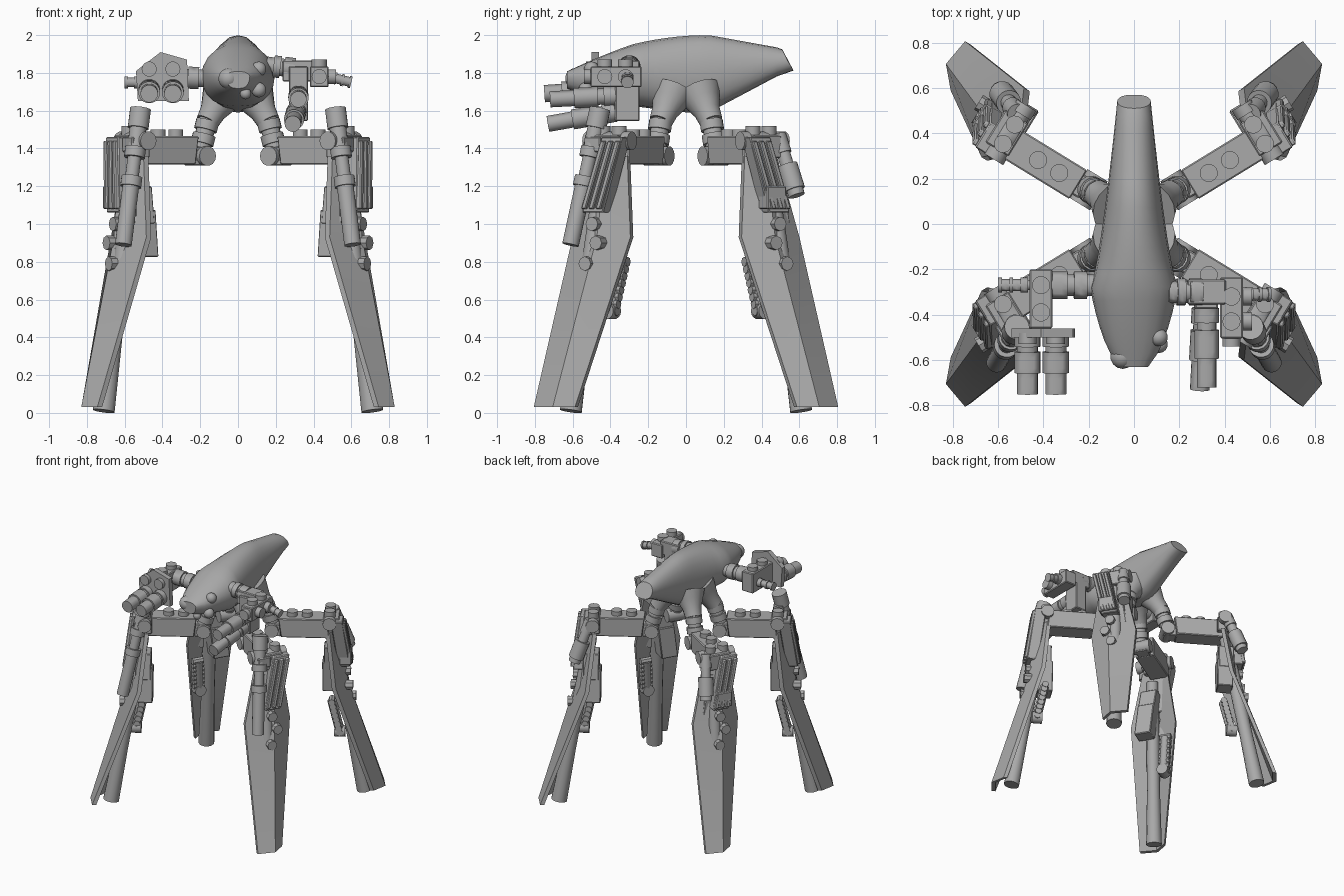
import bpy, bmesh, math
from mathutils import Vector, Matrix

old = bpy.data.objects.get("Cube")
if old:
    bpy.data.objects.remove(old)

shade = (.4, .4, .4, 1)
grey = bpy.data.materials.new("plain_grey")
grey.use_nodes = True
grey.diffuse_color = shade
grey.node_tree.nodes["Principled BSDF"].inputs["Base Color"].default_value = shade

X, Y, Z = (Vector(axis) for axis in Matrix.Identity(3))
frame = Matrix()   # current placement, changed for every leg
prefix = ""
parts = []
# Relative radius of each band of a turned part: wide, medium, narrow
BANDS = {"w": 1, "m": .8, "n": .65}
BARREL = "mwwmwwwwmmmm"


def finish(name, bm):
    bm.transform(frame)
    bmesh.ops.recalc_face_normals(bm, faces=bm.faces[:])
    mesh = bpy.data.meshes.new(prefix + name)
    bm.to_mesh(mesh)
    bm.free()
    mesh.materials.append(grey)
    ob = bpy.data.objects.new(prefix + name, mesh)
    bpy.context.collection.objects.link(ob)
    parts.append(ob)


def loft(name, rings):
    bm = bmesh.new()
    loops = [[bm.verts.new(p) for p in ring] for ring in rings]
    for a, b in zip(loops, loops[1:]):
        for i in range(len(a)):
            bm.faces.new((a[i - 1], a[i], b[i], b[i - 1]))
    bm.faces.new(loops[0])
    bm.faces.new(loops[-1])
    finish(name, bm)


def circle(sides):
    return [(math.cos(k * math.tau / sides), math.sin(k * math.tau / sides))
            for k in range(sides)]


def turned(name, start, end, profile, sides):
    """Revolve (position, radius) pairs about the line from start to end."""
    start, end = Vector(start), Vector(end)
    turn = (end - start).to_track_quat('Z', 'Y')
    loft(name, [[start.lerp(end, u) + turn @ Vector((r * c, r * s, 0))
                 for c, s in circle(sides)] for u, r in profile])


def rod(name, start, end, radius, pattern="w", sides=14):
    """Stepped rod made of equal bands."""
    n = len(pattern)
    profile = [((i + edge) / n, radius * BANDS[band])
               for i, band in enumerate(pattern) for edge in (0, 1)]
    turned(name, start, end, profile, sides)


def taper(name, start, end, radii, sides=12):
    """Smooth rod through evenly spaced radii."""
    profile = [(i / (len(radii) - 1), r) for i, r in enumerate(radii)]
    turned(name, start, end, profile, sides)


def stud(name, at, axis, radius=.04):
    at = Vector(at)
    rod(name, at, at + axis * .05, radius)


def box(name, centre, size, lean=(0, 0, 0)):
    """Bevelled box; lean shifts its lower face sideways."""
    bm = bmesh.new()
    bmesh.ops.create_cube(bm, size=1)
    for v in bm.verts:
        shift = Vector(lean) * (.5 - v.co.z)
        v.co = Vector(centre) + v.co * Vector(size) + shift
    bmesh.ops.bevel(bm, geom=bm.edges[:], offset=.006, segments=1, affect='EDGES')
    finish(name, bm)


def slab(name, rows, push):
    """Grid of points thickened along push."""
    bm = bmesh.new()
    grid = [[bm.verts.new(p) for p in row] for row in rows]
    for a, b in zip(grid, grid[1:]):
        for i in range(len(a) - 1):
            bm.faces.new((a[i], a[i + 1], b[i + 1], b[i]))
    out = bmesh.ops.extrude_face_region(bm, geom=bm.faces[:], use_keep_orig=True)
    moved = [g for g in out["geom"] if isinstance(g, bmesh.types.BMVert)]
    bmesh.ops.translate(bm, verts=moved, vec=push)
    finish(name, bm)


def hull_ring(y, slant):
    """Hull section: broad rounded front, full belly, arched back, thin tail."""
    nose = min(1, max(.05, (y + .64) / .36))
    tail = max(0, (y + .28) / .81)
    width = (.195 - .12 * tail ** .7) * nose ** .38
    middle = 1.78 + .15 * max(0, y)
    rise = y - .12
    top = 2 - (.18 * rise if rise > 0 else .3 * rise * rise)
    low = 1.59 + .12 * max(0, -y) + .53 * max(0, rise)
    squash = nose ** .2
    ring = []
    for c, s in circle(20):
        half = width * math.copysign(abs(c) ** (.9 if s > 0 else .7), c)
        height = squash * (top - middle if s > 0 else middle - low)
        ring.append((half, y - slant * s, middle + s * height))
    return ring


# Hull with a slanted tail end and knobs on the nose
last = 20
loft("hull", [hull_ring(-.63 + 1.17 * i / last, .03 if i == last else 0)
              for i in range(last + 1)])
for spot, radius in (((-.05, -.585, 1.77), .055), ((.11, -.53, 1.71), .04),
                     ((.11, -.5, 1.82), .04), ((.04, -.58, 1.69), .03)):
    bm = bmesh.new()
    bmesh.ops.create_uvsphere(bm, u_segments=14, v_segments=9, radius=radius,
                              matrix=Matrix.Translation(spot))
    finish("nose_knob", bm)


def shin(z, out=0, side=0):
    """Point beside the leaning shin axis at a height."""
    return Vector((.93 - .18 * z + out, .15 - .05 * z + side, z))


def leg(side, end):
    """Leg in its own frame: x runs outward, y sideways, z up."""
    global frame, prefix
    outward = Vector((side * .85, end * .52, 0))
    sideways = Vector((-side * .52, end * .85, 0))
    frame = Matrix((outward, sideways, Z)).transposed().to_4x4()
    front = end < 0
    prefix = ("front_" if front else "back_") + ("left_" if side > 0 else "right_")

    # Hip and thigh
    taper("hip_flare", (.1, .02, 1.7), (.21, .03, 1.54), (.12, .095, .07, .062), 16)
    rod("hip_joint", (.2, .03, 1.57), (.25, .03, 1.4), .062, "mwwmwwm")
    rod("hip_knuckle", (.25, -.05, 1.36), (.25, .1, 1.36), .052)
    box("hip_block", (.27, .02, 1.36), (.1, .1, .1))
    box("thigh", (.48, .02, 1.39), (.36, .15, .15), X * .02)
    for r in (.4, .51):
        stud("thigh_stud", (r, .02, 1.45), Z)

    # Knee
    box("knee_block", (.69, .05, 1.41), (.12, .17, .12))
    rod("knee_axle", (.68, -.08, 1.44), (.68, .2, 1.44), .05, "wmwwmw")
    for t in (0, .1):
        stud("knee_stud", (.68, t, 1.47), Z)

    # Folded shin armour: height, reach, middle, half width, twist
    rows = []
    for z, r, t, half, twist in ((1.36, .68, .05, .1, 0), (.93, .73, .08, .18, 0),
                                 (.03, 1.03, .19, .11, .03)):
        rows.append([(r - twist, t - half, z), (r + .08 - twist, t - .02, z),
                     (r + twist, t + half, z)])
    slab("shin_armour", rows, X * -.03)
    taper("shin_spar", shin(1.3), shin(.01), (.045, .05, .05, .06))
    box("shin_back_upper", shin(1.1, -.04), (.12, .13, .2), Y * .03)
    box("shin_back_lower", shin(.95, -.08, .01), (.12, .13, .25), Y * .03)

    # Ribbed outer brick with studs below
    lean = (.05, .09, 0)
    box("grille_base", shin(1.26, .03, -.1), (.09, .13, .4), lean)
    for i in (-1, 0, 1):
        box("grille_rib", shin(1.26, .075, -.1 + i * .045), (.04, .03, .36), lean)
    for z, t in ((1, -.02), (.9, -.06), (.79, -.01)):
        rod("shin_stud", shin(z, 0, t), shin(z, .08, t), .038, sides=8)

    # Chain guard on the inner side
    high, low = shin(.8, -.09, -.13), shin(.54, -.08, -.11)
    rod("chain_bar", high, low, .035)
    links = 8
    for i in range(links):
        p = high.lerp(low, i / (links - 1))
        rod("chain_link", p - Y * .045, p + Y * .04, .026, sides=8)
    rod("chain_wheel", low - X * .04, low + X * .04, .045)

    # Piston: long at the front, short at the back
    if front:
        rod("piston", shin(1.61, .04, .05), shin(.89, .07, .1), .056, "wwmmwnnwmmmmmm", 16)
        box("piston_clamp", shin(1.42, .05, .04), (.08, .1, .08))
    else:
        rod("piston", shin(1.47, .03, .07), shin(1.15, .09, .1), .056, "mmmnnwwwwm", 16)
        box("grille_foot", shin(1.14, .07, -.04), (.09, .12, .12))


for side in (1, -1):
    for end in (1, -1):
        leg(side, end)
frame, prefix = Matrix(), ""

# Right arm with twin barrels
rod("right_arm", (-.15, -.27, 1.77), (-.38, -.27, 1.78), .06, "mmwwmwww")
box("right_gun_body", (-.41, -.33, 1.76), (.1, .26, .16))
slab("right_gun_plate", [
    [(-.54, -.46, 1.81), (-.41, -.46, 1.91), (-.27, -.46, 1.87)],
    [(-.53, -.46, 1.65), (-.4, -.46, 1.65), (-.26, -.46, 1.65)]], Y * -.04)
for x in (-.47, -.345):
    rod("right_barrel", (x, -.47, 1.71), (x, -.75, 1.69), .058, BARREL, 18)
    stud("right_plate_stud", (x, -.48, 1.82), -Y)
for y in (-.27, -.39):
    stud("right_gun_stud", (-.41, y, 1.82), Z)
rod("right_gun_rod", (-.45, -.27, 1.75), (-.6, -.27, 1.75), .033, "nwwmmwmmw")

# Left arm with stacked barrels
rod("left_arm", (.15, -.3, 1.84), (.3, -.3, 1.82), .06, "mmwwmwww")
box("left_arm_beam", (.32, -.3, 1.81), (.17, .11, .11))
box("left_gun_body", (.32, -.31, 1.69), (.1, .13, .29))
rod("left_upper_barrel", (.32, -.34, 1.68), (.32, -.72, 1.66), .054, BARREL, 18)
rod("left_lower_barrel", (.31, -.34, 1.6), (.29, -.73, 1.53), .054, BARREL, 18)
box("left_gun_block", (.43, -.37, 1.78), (.1, .27, .11))
for y in (-.32, -.43):
    stud("left_gun_stud", (.43, y, 1.82), Z)
    stud("left_side_stud", (.47, y, 1.78), X)
stud("left_front_stud", (.43, -.49, 1.78), -Y)
rod("left_gun_rod", (.48, -.31, 1.78), (.6, -.31, 1.75), .033, "nwwmmwmmw")

# Smooth shading with sharp edges kept
bpy.ops.object.select_all(action='DESELECT')
for ob in parts:
    ob.select_set(True)
bpy.context.view_layer.objects.active = parts[0]
bpy.ops.object.shade_smooth_by_angle(angle=math.radians(35))
